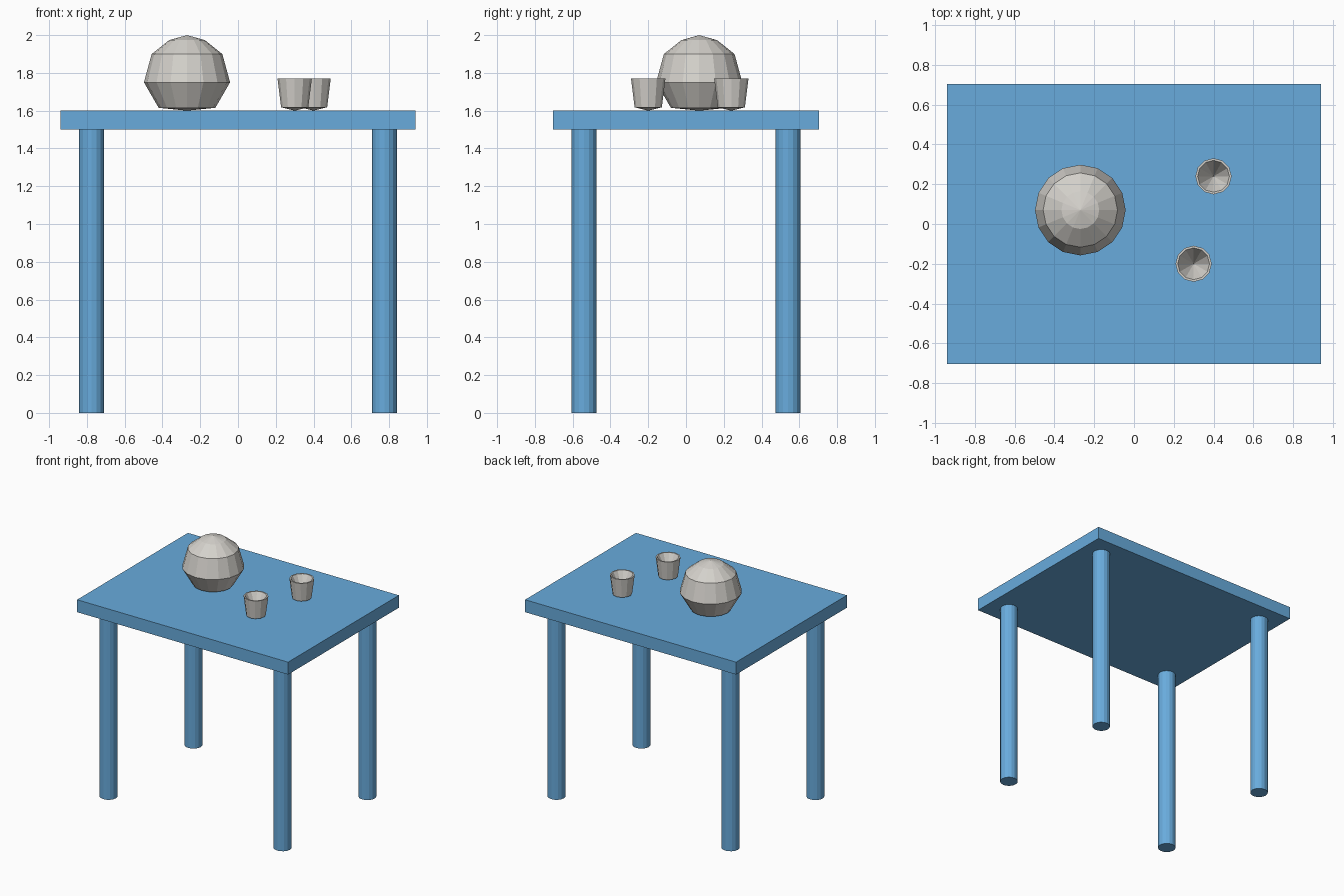
import bpy, math

cube = bpy.data.objects.get("Cube")
if cube:
    bpy.data.objects.remove(cube, do_unlink=True)


def material(name, rgb):
    m = bpy.data.materials.new(name)
    m.use_nodes = True
    m.diffuse_color = (*rgb, 1)
    m.node_tree.nodes["Principled BSDF"].inputs["Base Color"].default_value = (*rgb, 1)
    return m


blue = material("table_blue", (0.14, 0.41, 0.72))
grey = material("warm_grey", (0.66, 0.64, 0.60))


def lathe(name, profile, center, sides, mat):
    """Revolve (radius, height) points about a vertical axis; radius 0 makes a pole."""
    verts, rings, faces = [], [], []
    for r, z in profile:
        n = sides if r else 1
        start = len(verts)
        rings.append([start + i % n for i in range(sides)])
        for i in range(n):
            a = math.tau * i / sides
            verts.append((r * math.cos(a), r * math.sin(a), z))
    for low, high in zip(rings, rings[1:]):
        for i in range(sides):
            j = (i + 1) % sides
            loop = [low[i], low[j], high[j], high[i]]
            faces.append(list(dict.fromkeys(loop)))
    mesh = bpy.data.meshes.new(name)
    mesh.from_pydata(verts, [], faces)
    mesh.materials.append(mat)
    obj = bpy.data.objects.new(name, mesh)
    obj.location = center
    bpy.context.collection.objects.link(obj)
    return obj


# Table top
bpy.ops.mesh.primitive_cube_add(size=1, location=(0, 0, 1.55))
top = bpy.context.object
top.name = "table_top"
top.scale = (1.88, 1.41, 0.1)
top.data.materials.append(blue)

# Legs
for side, x in (("right", -0.775), ("left", 0.775)):
    for end, y in (("front", -0.54), ("back", 0.54)):
        bpy.ops.mesh.primitive_cylinder_add(
            vertices=16, radius=0.066, depth=1.5, location=(x, y, 0.75))
        leg = bpy.context.object
        leg.name = f"{end}_{side}_leg"
        leg.data.materials.append(blue)

# Round pot with domed lid
pot = [(0, 0), (0.15, 0.015), (0.228, 0.15), (0.187, 0.3), (0.095, 0.373), (0, 0.4)]
lathe("pot", pot, (-0.27, 0.07, 1.6), 16, grey)

# Open cups with a thin rim and a tapered hollow
cup = [(0, 0), (0.072, 0.018), (0.091, 0.17), (0.08, 0.17), (0, 0.02)]
lathe("front_cup", cup, (0.3, -0.2, 1.6), 12, grey)
lathe("back_cup", cup, (0.4, 0.24, 1.6), 12, grey)
